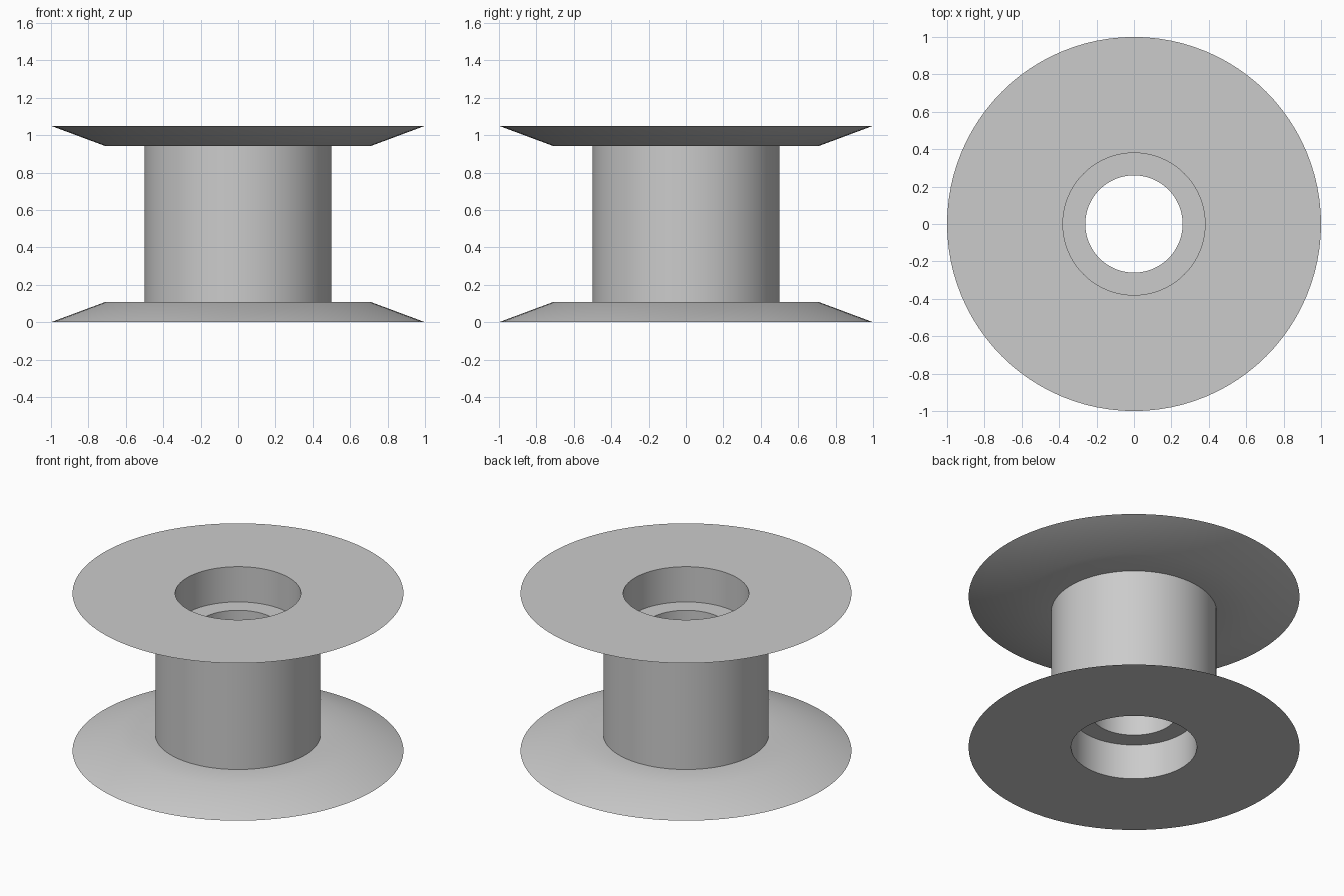
import bpy
import bmesh
import math

cube = bpy.data.objects.get("Cube")
if cube:
    bpy.data.objects.remove(cube, do_unlink=True)

# Single plain grey material
grey = bpy.data.materials.new("light grey")
grey.use_nodes = True
colour = (0.6, 0.6, 0.6, 1.0)
grey.diffuse_color = colour
grey.node_tree.nodes["Principled BSDF"].inputs["Base Color"].default_value = colour

HEIGHT = 1.05
SEGMENTS = 96

# Lower half of the section: bore, recess, flange face, bevelled flange, barrel
lower = [(0.26, 0.235), (0.38, 0.235), (0.38, 0.0), (1.0, 0.0), (0.71, 0.108), (0.5, 0.108)]
upper = [(r, HEIGHT - z) for r, z in reversed(lower)]
profile = lower + upper

# Revolve the closed section around the vertical axis
bm = bmesh.new()
verts = [bm.verts.new((r, 0, z)) for r, z in profile]
edges = [bm.edges.new((verts[i - 1], verts[i])) for i in range(len(verts))]
bmesh.ops.spin(bm, geom=verts + edges, cent=(0, 0, 0), axis=(0, 0, 1),
               angle=math.tau, steps=SEGMENTS, use_merge=True)
bmesh.ops.remove_doubles(bm, verts=bm.verts, dist=0.0001)
bmesh.ops.recalc_face_normals(bm, faces=bm.faces)

mesh = bpy.data.meshes.new("spool")
bm.to_mesh(mesh)
bm.free()
mesh.materials.append(grey)
spool = bpy.data.objects.new("spool", mesh)
bpy.context.collection.objects.link(spool)

# Smooth round surfaces, crisp rims
bpy.ops.object.select_all(action="DESELECT")
spool.select_set(True)
bpy.context.view_layer.objects.active = spool
bpy.ops.object.shade_smooth_by_angle(angle=math.radians(30))
